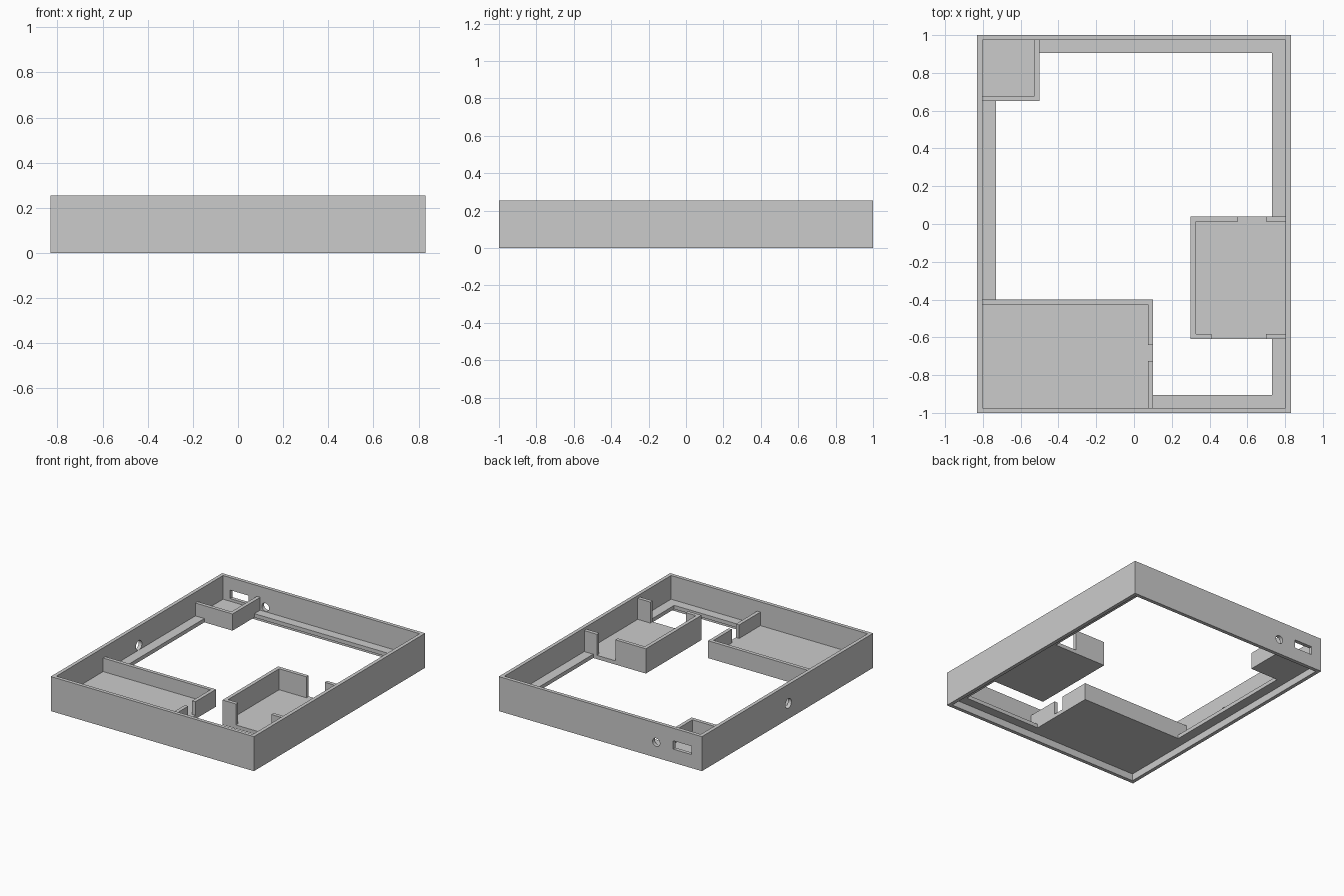
import bpy
import bmesh
from math import radians
from mathutils import Matrix, Vector

cube = bpy.data.objects.get("Cube")
if cube:
    bpy.data.objects.remove(cube, do_unlink=True)

grey = bpy.data.materials.new("plain_grey")
grey.use_nodes = True
colour = (0.6, 0.6, 0.6, 1)
grey.diffuse_color = colour
grey.node_tree.nodes["Principled BSDF"].inputs["Base Color"].default_value = colour

# Shared dimensions: half width, half length, wall thickness and levels
HX, HY, T = 0.83, 1.0, 0.027
IX, IY = HX - T, HY - T
HEIGHT, UNDER, FLOOR = 0.255, 0.052, 0.08
LOW, HIGH = 0.18, 0.235


def finish(name, bm):
    mesh = bpy.data.meshes.new(name)
    bm.to_mesh(mesh)
    bm.free()
    mesh.materials.append(grey)
    obj = bpy.data.objects.new(name, mesh)
    bpy.context.collection.objects.link(obj)
    return obj


def box(name, x0, x1, y0, y1, z0, z1):
    bm = bmesh.new()
    size = Vector((x1 - x0, y1 - y0, z1 - z0))
    centre = Vector((x0 + x1, y0 + y1, z0 + z1)) / 2
    bmesh.ops.create_cube(
        bm, size=1, matrix=Matrix.Translation(centre) @ Matrix.Diagonal(size).to_4x4())
    return finish(name, bm)


def rod(name, centre, radius, axis):
    bm = bmesh.new()
    turn = Matrix.Rotation(radians(90), 4, axis)
    bmesh.ops.create_cone(
        bm, cap_ends=True, segments=32, radius1=radius, radius2=radius,
        depth=4 * T, matrix=Matrix.Translation(centre) @ turn)
    return finish(name, bm)


def cut(target, cutter):
    cutter.hide_render = True
    mod = target.modifiers.new("cut", "BOOLEAN")
    mod.operation = "DIFFERENCE"
    mod.solver = "EXACT"
    mod.object = cutter
    bpy.context.view_layer.objects.active = target
    bpy.ops.object.modifier_apply(modifier=mod.name)
    bpy.data.objects.remove(cutter, do_unlink=True)


# Outer wall, open at top and bottom, with its ports
wall = box("outer_wall", -HX, HX, -HY, HY, 0, HEIGHT)
cut(wall, box("inside_cutter", -IX, IX, -IY, IY, -1, 1))
cut(wall, box("slot_cutter", -0.745, -0.595, IY - T, HY + T, 0.10, 0.162))
cut(wall, rod("back_hole_cutter", (-0.457, HY - T / 2, 0.113), 0.03, "X"))
cut(wall, rod("side_hole_cutter", (-HX + T / 2, -0.01, 0.115), 0.035, "Y"))

# Thin ledge running between the trays
LX, LY = 0.73, 0.905
for name, *span in (
    ("ledge_right", -IX, -LX, -0.4, 0.65),
    ("ledge_back", -0.5, IX, LY, IY),
    ("ledge_left_rear", LX, IX, 0.04, LY),
    ("ledge_left_front", LX, IX, -LY, -0.61),
    ("ledge_front", 0.1, IX, -IY, -LY),
):
    box(name, *span, UNDER, FLOOR)

# Large front tray, with a gap in its side wall
box("large_tray_floor", -IX, 0.1, -IY, -0.4, UNDER, FLOOR)
box("large_tray_back_wall", -IX, 0.1, -0.4 - T, -0.4, FLOOR, LOW)
box("large_tray_side_wall_rear", 0.1 - T, 0.1, -0.64, -0.4 - T, FLOOR, LOW)
box("large_tray_side_wall_front", 0.1 - T, 0.1, -IY, -0.725, FLOOR, LOW)

# Small rear corner tray
box("small_tray_floor", -IX, -0.5, 0.65, IY, UNDER, FLOOR)
box("small_tray_front_wall", -IX, -0.5, 0.65, 0.65 + T, FLOOR, LOW - 0.005)
box("small_tray_side_wall", -0.5 - T, -0.5, 0.65 + T, IY, FLOOR, LOW - 0.005)

# Tall side tray, with a notch in each end wall
box("side_tray_floor", 0.3, IX, -0.61, 0.04, UNDER, FLOOR)
box("side_tray_inner_wall", 0.3, 0.3 + T, -0.61, 0.04, FLOOR, HIGH)
for end, y, notch in (("front", -0.61, 0.41), ("rear", 0.04 - T, 0.55)):
    box(f"side_tray_{end}_wall", 0.3 + T, notch, y, y + T, FLOOR, HIGH)
    box(f"side_tray_{end}_post", 0.7, IX, y, y + T, FLOOR, HIGH)
